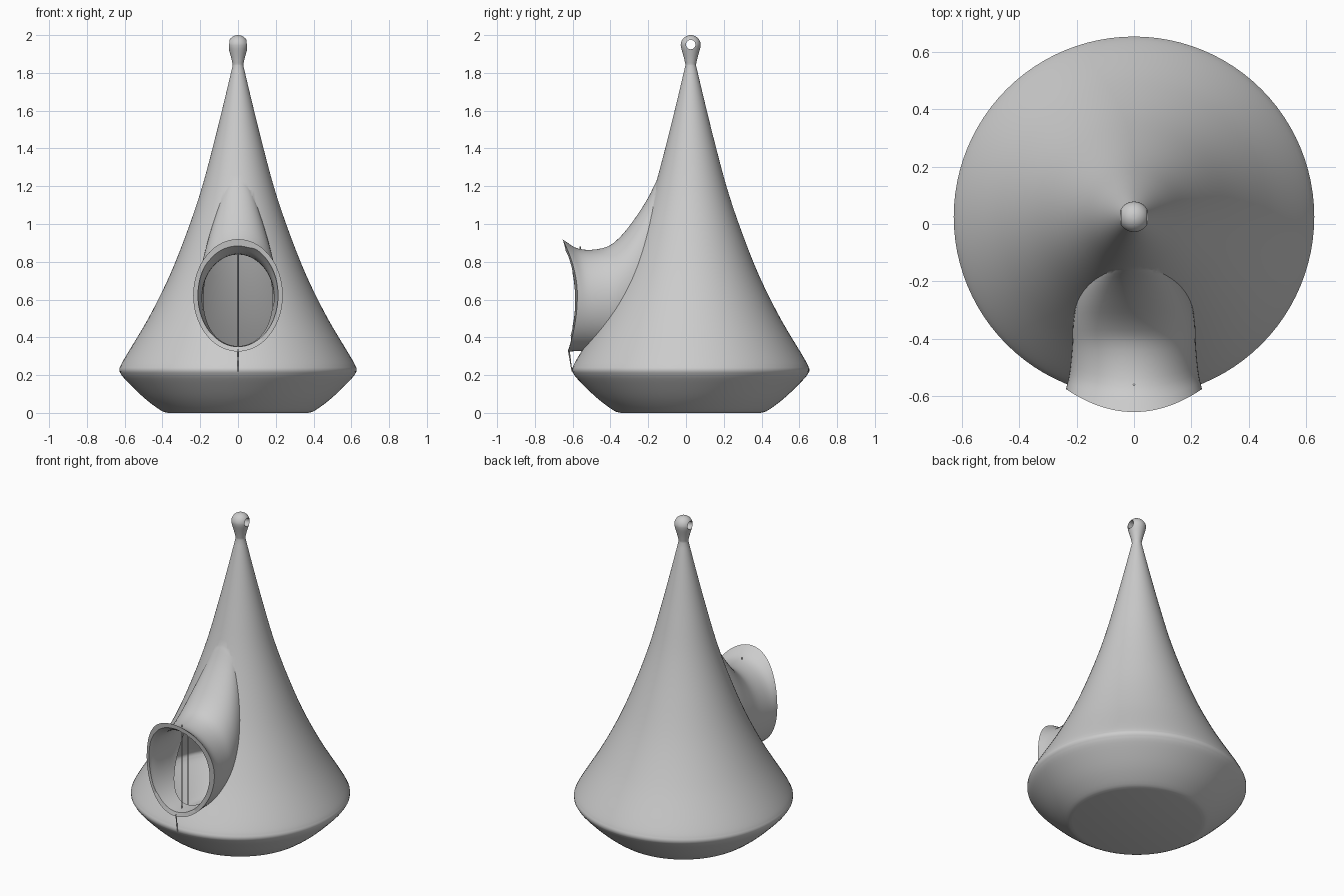
import bpy, bmesh, math
from mathutils import Vector

cube = bpy.data.objects.get("Cube")
if cube:
    bpy.data.objects.remove(cube, do_unlink=True)

CY = 0.025      # axis of the body along y
WALL = 0.025

grey = bpy.data.materials.new("light grey")
grey.use_nodes = True
grey.diffuse_color = (0.6, 0.6, 0.6, 1)
grey.node_tree.nodes["Principled BSDF"].inputs["Base Color"].default_value = (0.6, 0.6, 0.6, 1)


def spline(points, steps=5):
    """Smooth path through a few points."""
    pts = [Vector(p) for p in points]
    pts = [2 * pts[0] - pts[1]] + pts + [2 * pts[-1] - pts[-2]]
    out = []
    for a, b, c, d in zip(pts, pts[1:], pts[2:], pts[3:]):
        for i in range(steps):
            t = i / steps
            out.append(0.5 * (2 * b + (c - a) * t + (2 * a - 5 * b + 4 * c - d) * t * t
                              + (3 * b - a - 3 * c + d) * t ** 3))
    return out + [pts[-2]]


def loft(name, rings):
    """Closed solid through a list of point rings."""
    bm = bmesh.new()
    loops = [[bm.verts.new(p) for p in ring] for ring in rings]
    n = len(loops[0])
    for a, b in zip(loops, loops[1:]):
        for i in range(n):
            j = (i + 1) % n
            bm.faces.new((a[i], a[j], b[j], b[i]))
    bm.faces.new(loops[0])
    bm.faces.new(loops[-1])
    bmesh.ops.recalc_face_normals(bm, faces=bm.faces)
    mesh = bpy.data.meshes.new(name)
    bm.to_mesh(mesh)
    bm.free()
    mesh.materials.append(grey)
    obj = bpy.data.objects.new(name, mesh)
    bpy.context.collection.objects.link(obj)
    return obj


def lathe(name, profile, n=96):
    angles = [2 * math.pi * i / n for i in range(n)]
    return loft(name, [[(r * math.cos(a), CY + r * math.sin(a), z) for a in angles]
                       for r, z in profile])


def tube(name, stations, inset, front, n=72):
    """Hood: rings given as (y, top, bottom, half width), with a curved front rim."""
    rings = []
    last = len(stations) - 1
    for k, (y, top, bottom, half) in enumerate(stations):
        mid, h, w = (top + bottom) / 2, (top - bottom) / 2 - inset, half - inset
        fade = max(0, 1 - 3 * k / last)
        ring = []
        for i in range(n):
            a = 2 * math.pi * i / n
            s = math.sin(a)
            bow = (0.08 if s > 0 else 0.05) * s * s * fade
            ring.append((w * math.cos(a), y - bow, mid + h * s))
        rings.append(ring)
    if front:
        rings.insert(0, [(x, y - front, z) for x, y, z in rings[0]])
    return loft(name, rings)


def boolean(target, tool, operation):
    mod = target.modifiers.new(operation.lower(), "BOOLEAN")
    mod.object, mod.operation, mod.solver = tool, operation, "EXACT"
    bpy.context.view_layer.objects.active = target
    bpy.ops.object.modifier_apply(modifier=mod.name)
    bpy.data.objects.remove(tool, do_unlink=True)


def rod(name, start, end, r0, r1):
    def ring(c, r):
        return [(c[0] + r * x, c[1] + r * y, c[2]) for x, y in ((1, 0), (0, 1), (-1, 0), (0, -1))]
    return loft(name, [ring(start, r0), ring(end, r1)])


# Body: rounded dish, sweeping cone and hanging knob
dish = spline([(0.37, 0), (0.41, 0.014), (0.5, 0.082), (0.6, 0.18), (0.628, 0.22)], 4)
cone = spline([(0.628, 0.235), (0.6, 0.29), (0.475, 0.5), (0.365, 0.72), (0.273, 0.95),
               (0.195, 1.18), (0.13, 1.42), (0.073, 1.65), (0.028, 1.84)], 6)
neck = spline([(0.028, 1.845), (0.036, 1.88), (0.05, 1.93)], 4)
ball = [(0.053 * math.cos(a), 1.947 + 0.053 * math.sin(a))
        for a in [math.pi / 2 * i / 12 for i in range(12)]]
body = lathe("body", dish + cone + neck + ball)

# Hood flaring from the cone to the opening
stations = spline([(-0.575, 0.92, 0.325, 0.237), (-0.52, 0.868, 0.328, 0.225),
                   (-0.43, 0.872, 0.33, 0.216), (-0.35, 0.93, 0.33, 0.213),
                   (-0.27, 1.03, 0.33, 0.2), (-0.2, 1.14, 0.33, 0.175),
                   (-0.15, 1.24, 0.33, 0.14), (-0.1, 1.32, 0.33, 0.1)], 4)
hood = tube("hood", stations, 0, 0)
passage = tube("passage_cutter", stations, WALL, 0.1)
boolean(body, hood, "UNION")

# Hollow inside, opened through the hood
inner = [(r - 0.03, max(z, 0.03)) for r, z in dish[2:] + cone if r > 0.06]
boolean(body, lathe("cavity_cutter", inner), "DIFFERENCE")
boolean(body, passage, "DIFFERENCE")

# Cross hole in the knob
circle = [2 * math.pi * i / 32 for i in range(32)]
drill = loft("drill_cutter", [[(x, CY + 0.025 * math.cos(a), 1.95 + 0.025 * math.sin(a))
                               for a in circle] for x in (-0.1, 0.1)])
boolean(body, drill, "DIFFERENCE")

bpy.ops.object.select_all(action="DESELECT")
body.select_set(True)
bpy.context.view_layer.objects.active = body
bpy.ops.object.shade_smooth_by_angle(angle=math.radians(32))

# Thin bars across the opening and the spike under the rim
rod("front_bar", (0, -0.56, 0.33), (0, -0.56, 0.88), 0.005, 0.005)
rod("rear_bar", (0, -0.5, 0.34), (0, -0.5, 0.85), 0.005, 0.005)
rod("rim_spike", (0, -0.604, 0.22), (0, -0.621, 0.335), 0.002, 0.005)
